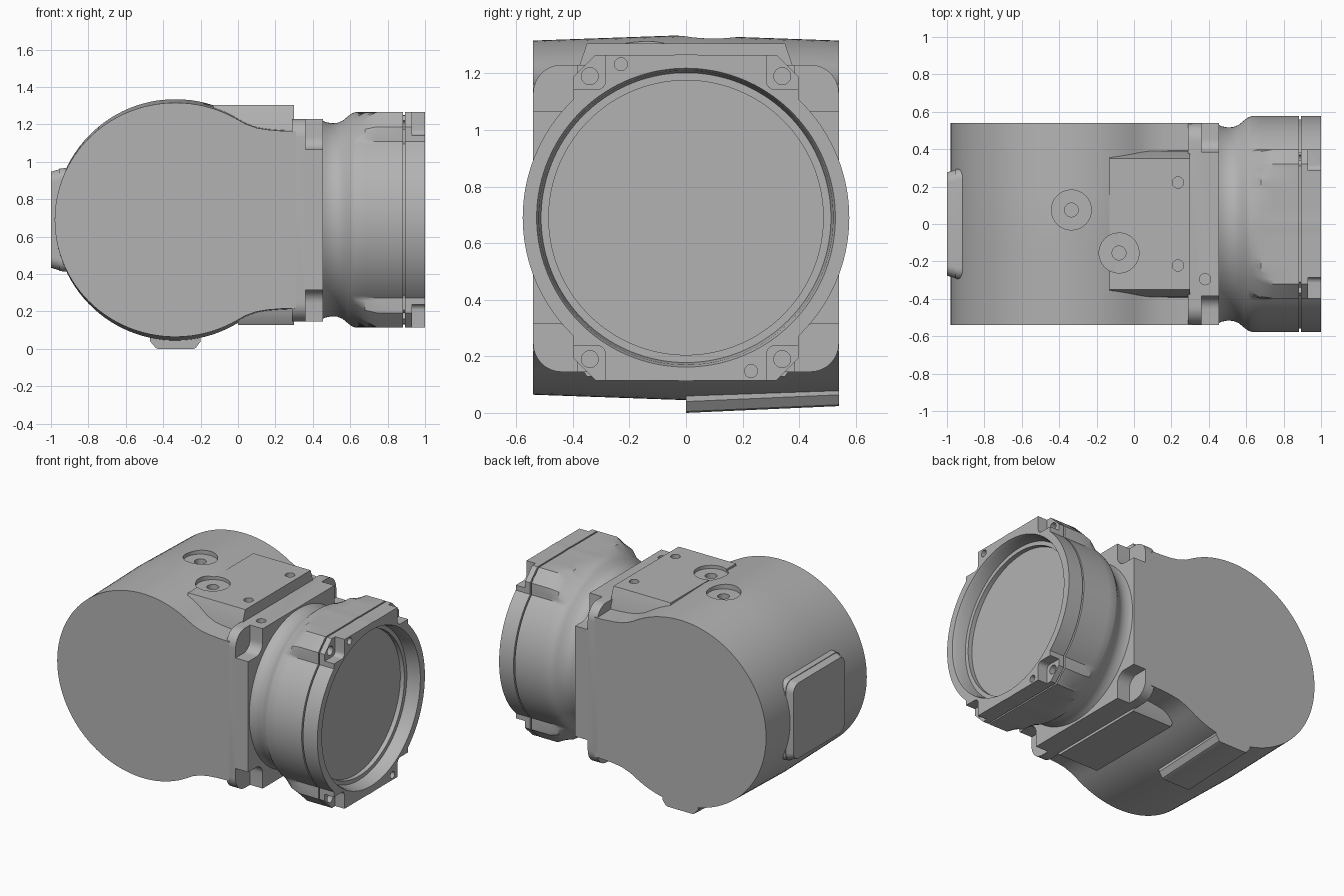
import bpy, bmesh
from math import sin, cos, pi, atan2, radians, sqrt
from mathutils import Vector

cube = bpy.data.objects.get("Cube")
if cube:
    bpy.data.objects.remove(cube, do_unlink=True)

grey = bpy.data.materials.new("housing grey")
grey.use_nodes = True
COL = (0.45, 0.45, 0.45, 1)
grey.diffuse_color = COL
grey.node_tree.nodes["Principled BSDF"].inputs["Base Color"].default_value = COL
MID = 0.69  # height of the main axis


def place(axis, a, u, v):
    return {"x": (a, u, v), "y": (u, a, v), "z": (u, v, a)}[axis]


def loft(name, rings):
    """Skin a list of equal-length vertex rings and cap both ends."""
    bm = bmesh.new()
    rows = [[bm.verts.new(p) for p in ring] for ring in rings]
    n = len(rows[0])
    for r, s in zip(rows, rows[1:]):
        for i in range(n):
            j = (i + 1) % n
            bm.faces.new((r[i], r[j], s[j], s[i]))
    bm.faces.new(rows[0])
    bm.faces.new(rows[-1])
    bmesh.ops.recalc_face_normals(bm, faces=bm.faces)
    me = bpy.data.meshes.new(name)
    bm.to_mesh(me)
    bm.free()
    ob = bpy.data.objects.new(name, me)
    bpy.context.collection.objects.link(ob)
    me.materials.append(grey)
    return ob


def prism(name, pts, axis, a, b, taper=1.0):
    c = sum((Vector(p) for p in pts), Vector((0, 0))) / len(pts)
    end = [c + (Vector(p) - c) * taper for p in pts]
    return loft(name, [[place(axis, a, *p) for p in pts],
                       [place(axis, b, *p) for p in end]])


def round_rect(u0, u1, v0, v1, r, n=8):
    pts = []
    for k, (u, v) in enumerate([(u1 - r, v1 - r), (u0 + r, v1 - r),
                                (u0 + r, v0 + r), (u1 - r, v0 + r)]):
        for i in range(n + 1):
            t = (k + i / n) * pi / 2
            pts.append((u + r * cos(t), v + r * sin(t)))
    return pts


def disc(u, v, r, n=32):
    return [(u + r * cos(2 * pi * i / n), v + r * sin(2 * pi * i / n)) for i in range(n)]


def cut(ob, cutters):
    bpy.context.view_layer.objects.active = ob
    for c in cutters:
        c.hide_render = True
        mod = ob.modifiers.new("cut", "BOOLEAN")
        mod.operation, mod.solver, mod.object = "DIFFERENCE", "EXACT", c
        bpy.ops.object.modifier_apply(modifier=mod.name)
        bpy.data.objects.remove(c, do_unlink=True)


# Drum housing: round back blending into a narrower tail, crowned across its width
CX, R = -0.335, 0.645
tail = [(0.04, 0.528), (0.1, 0.506), (0.16, 0.496), (0.23, 0.49), (0.31, 0.487)]
start = atan2(sqrt(R * R - CX * CX), -CX)
arc = [start + (2 * pi - 2 * start) * i / 72 for i in range(73)]
profile = [(x, z) for x, z in reversed(tail)]
profile += [(CX + R * cos(t), R * sin(t)) for t in arc]
profile += [(x, -z) for x, z in tail]
rings = []
for i in range(9):
    y = 0.54 * (i / 4 - 1)
    k = 1 - 0.055 * abs(y)
    rings.append([(x, y, MID + z * k) for x, z in profile])
drum = loft("drum_housing", rings)

# Raised mounting pads above and below the tail
pads = []
for name, side, h in (("top_pad", 1, 0.615), ("bottom_pad", -1, 0.562)):
    pts = [(-0.4, MID + side * 0.4), (0.4, MID + side * 0.4), (0.39, MID + side * 0.5),
           (0.35, MID + side * h), (-0.35, MID + side * h), (-0.39, MID + side * 0.5)]
    pads.append(prism(name, pts, "x", -0.13 if side > 0 else 0.0, 0.3))


def bores():
    out = []
    for x, y, z in ((CX, 0.075, 1.3), (-0.08, -0.155, 1.283)):
        out.append(prism("bore", disc(x, y, 0.107), "z", z, 1.5))
        out.append(prism("hole", disc(x, y, 0.037), "z", z - 0.08, 1.4))
    return out


cut(drum, bores())
cut(pads[0], bores() + [prism("hole", disc(0.235, s * 0.222, 0.03), "z", 1.22, 1.4)
                        for s in (-1, 1)])

# Flange between drum and neck, with rounded bolt pockets in its corners
flange = prism("flange", round_rect(-0.54, 0.54, 0.145, 1.23, 0.1), "x", 0.29, 0.455)
pockets = []
for sy in (-1, 1):
    for sz in (-1, 1):
        u, v = sorted((sy * 0.385, sy * 0.75)), sorted((sz * 0.375, sz * 0.75))
        pockets.append(prism("pocket", round_rect(*u, v[0] + MID, v[1] + MID, 0.07),
                             "x", 0.36, 0.6))
pockets.append(prism("hole", disc(0.38, -0.295, 0.03), "z", 1.16, 1.4))
cut(flange, pockets)

# Rear plate
rear = prism("rear_plate", round_rect(-0.29, 0.29, 0.42, 0.96, 0.06), "x", -0.955, -1.0, 0.95)
loft_base = prism("rear_plate_base", round_rect(-0.3, 0.3, 0.41, 0.97, 0.06),
                  "x", -0.85, -0.955, 0.98)

# Foot under the drum, sloping up to the back
foot = prism("foot", [(-0.47, 0.1), (-0.47, 0.04), (-0.44, 0.005), (-0.43, 0.0),
                      (-0.24, 0.0), (-0.225, 0.005), (-0.2, 0.04), (-0.2, 0.1)], "y", 0, 0.54)
for vert in foot.data.vertices:
    if vert.co.y > 0.3:
        vert.co.z += 0.024

# Neck and head: round neck flaring into a head with four bolt lugs and a recessed end
corners = [atan2(0.575, 0.32), atan2(0.497, 0.398), atan2(0.418, 0.398)]
angles = {round(2 * pi * i / 144, 4) for i in range(144)}
for t in corners:
    angles |= {round(a, 4) for a in (t, pi - t, pi + t, 2 * pi - t)}
angles = sorted(angles)


def outline(t):
    c, s = abs(cos(t)) + 1e-6, abs(sin(t)) + 1e-6
    return max(0.577, min(0.398 / c, 0.575 / s, 0.895 / (c + s)))


def ring(x, limit, scale=1.0):
    out = []
    for t in angles:
        r = min(outline(t), limit) * scale
        out.append((x, r * cos(t), MID + r * sin(t)))
    return out


stations = [(0.44, 0.535), (0.47, 0.522), (0.5, 0.516), (0.53, 0.518), (0.56, 0.53),
            (0.59, 0.555), (0.61, 0.57), (0.63, 0.577), (0.68, 0.62), (0.74, 0.7),
            (0.882, 0.7), (0.882, 0.7, 0.97), (0.892, 0.7, 0.97), (0.892, 0.7), (1.0, 0.7),
            (1.0, 0.528), (0.98, 0.52), (0.91, 0.512), (0.91, 0.485), (0.88, 0.485)]
head = loft("neck_and_head", [ring(*s) for s in stations])
notches = []
for sy in (-1, 1):
    for sz in (-1, 1):
        u, v = sorted((sy * 0.285, sy * 0.6)), sorted((sz * 0.452, sz * 0.8))
        notches.append(prism("notch", round_rect(*u, v[0] + MID, v[1] + MID, 0.03),
                             "x", 0.93, 1.1))
        notches.append(prism("hole", disc(sy * 0.34, MID + sz * 0.5, 0.03, 20), "x", 0.85, 1.05))
for s in (-1, 1):
    notches.append(prism("hole", disc(s * 0.23, MID - s * 0.542, 0.023, 20), "x", 0.94, 1.05))
cut(head, notches)

# Smooth curved surfaces, keep machined edges crisp
bpy.ops.object.select_all(action="DESELECT")
for ob in (drum, *pads, flange, rear, loft_base, foot, head):
    ob.select_set(True)
bpy.context.view_layer.objects.active = drum
bpy.ops.object.shade_smooth_by_angle(angle=radians(30))
